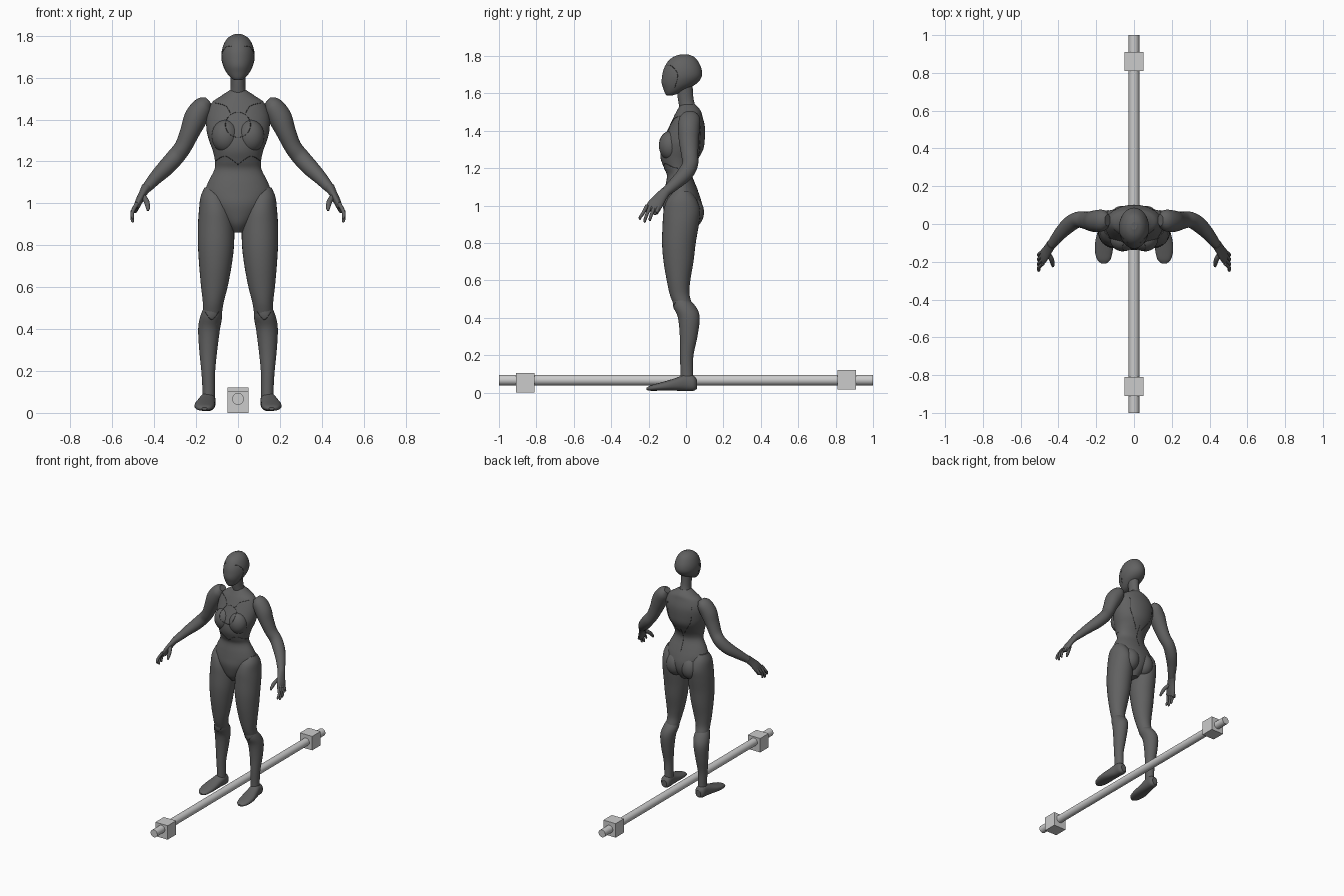
import bpy, bmesh, math
from mathutils import Vector

cube = bpy.data.objects.get("Cube")
if cube:
    bpy.data.objects.remove(cube, do_unlink=True)


def material(name, value):
    m = bpy.data.materials.new(name)
    m.use_nodes = True
    m.diffuse_color = (value, value, value, 1)
    bsdf = m.node_tree.nodes["Principled BSDF"]
    bsdf.inputs["Base Color"].default_value = m.diffuse_color
    bsdf.inputs["Roughness"].default_value = 0.7
    return m


BODY = material("dark grey", 0.12)
METAL = material("light grey", 0.6)
SEAM = material("seam charcoal", 0.05)


def finish(bm, name, mat, smooth=True):
    bmesh.ops.recalc_face_normals(bm, faces=bm.faces)
    for f in bm.faces:
        f.smooth = smooth and len(f.verts) < 5
    mesh = bpy.data.meshes.new(name)
    bm.to_mesh(mesh)
    bm.free()
    mesh.materials.append(mat)
    obj = bpy.data.objects.new(name, mesh)
    bpy.context.scene.collection.objects.link(obj)
    return obj


def spline(rows, steps):
    """Smooth curve through rows of numbers."""
    out = []
    for i in range(len(rows) - 1):
        a, b, c, d = (rows[max(i - 1, 0)], rows[i], rows[i + 1],
                      rows[min(i + 2, len(rows) - 1)])
        for k in range(steps):
            t = k / steps
            out.append([q + t / 2 * (r - p + t * (2 * p - 5 * q + 4 * r - s
                        + t * (3 * (q - r) + s - p)))
                        for p, q, r, s in zip(a, b, c, d)])
    return out + [list(rows[-1])]


def loft(name, rows, normal=None, side=1, sides=32, steps=5, power=1, mat=BODY):
    """Skin elliptical rings (x, y, z, radius_u, radius_v) along a path."""
    rows = spline(rows, steps)
    pts = [Vector((r[0] * side, r[1], r[2])) for r in rows]
    bm = bmesh.new()
    rings = []
    for i, (p, r) in enumerate(zip(pts, rows)):
        t = Vector(normal) if normal else pts[min(i + 1, len(pts) - 1)] - pts[max(i - 1, 0)]
        t.normalize()
        v = Vector((0, 0, 1)) if abs(t.y) > 0.9 else Vector((0, 1, 0))
        v = (v - t * v.dot(t)).normalized()
        u = v.cross(t)
        ring = []
        for k in range(sides):
            a = math.tau * k / sides
            c, s = math.cos(a), math.sin(a)
            c = math.copysign(abs(c) ** power, c)
            s = math.copysign(abs(s) ** power, s)
            ring.append(bm.verts.new(p + u * c * r[3] + v * s * r[4]))
        rings.append(ring)
    for a, b in zip(rings, rings[1:]):
        for k in range(sides):
            n = (k + 1) % sides
            bm.faces.new((a[k], a[n], b[n], b[k]))
    bm.faces.new(rings[0])
    bm.faces.new(rings[-1])
    return finish(bm, name, mat)


def ellipsoid(name, centre, radii):
    bm = bmesh.new()
    bmesh.ops.create_uvsphere(bm, u_segments=32, v_segments=20, radius=1)
    bmesh.ops.scale(bm, vec=radii, verts=bm.verts)
    bmesh.ops.translate(bm, vec=centre, verts=bm.verts)
    return finish(bm, name, BODY)


UP = (0, 0, 1)

# Torso from neck base to crotch: z, centre y, half width, half depth
torso = [(1.54, .01, .04, .04), (1.51, .015, .085, .062), (1.48, .012, .125, .075),
         (1.42, .005, .15, .096), (1.35, -.012, .15, .112), (1.3, -.022, .138, .114),
         (1.25, -.035, .12, .1), (1.2, -.04, .11, .077), (1.16, -.035, .113, .067),
         (1.1, -.028, .143, .083), (1.05, -.022, .158, .096), (1, -.018, .145, .105),
         (.95, -.015, .11, .1), (.9, -.018, .065, .08), (.86, -.02, .03, .045)]
loft("torso", [(0, y, z, w, d) for z, y, w, d in torso], UP, sides=48)

# Neck and helmet-like head
loft("neck", [(0, .022, 1.49, .052, .05), (0, .005, 1.54, .037, .043),
              (0, -.004, 1.59, .035, .042), (0, -.01, 1.67, .04, .045)], UP)
head = [(1.808, -.01, .015, .02), (1.795, -.012, .042, .055), (1.77, -.016, .063, .081),
        (1.73, -.018, .077, .101), (1.69, -.022, .079, .106), (1.655, -.035, .07, .095),
        (1.625, -.055, .055, .066), (1.6, -.075, .035, .037), (1.588, -.09, .015, .013)]
loft("head", [(0, y, z, w, d) for z, y, w, d in head], UP, sides=48)

# Paired body parts
thigh = [(.12, -.02, 1.075, .04, .045), (.115, -.022, 1.03, .064, .08),
         (.108, -.022, .97, .078, .098), (.105, -.028, .9, .086, .097),
         (.105, -.038, .8, .086, .09), (.108, -.04, .7, .077, .08),
         (.113, -.04, .6, .063, .063), (.118, -.035, .53, .05, .053),
         (.122, -.02, .48, .046, .05), (.125, 0, .42, .04, .045)]
calf = [(.122, -.035, .51, .038, .036), (.128, -.008, .46, .052, .06),
        (.138, .015, .4, .052, .058), (.142, .014, .3, .043, .047),
        (.142, .004, .2, .033, .036), (.14, .004, .12, .03, .034),
        (.14, .005, .07, .03, .035)]
foot = [(.142, .058, .045, .02, .025), (.143, .04, .05, .035, .04),
        (.145, 0, .053, .038, .044), (.152, -.05, .045, .043, .035),
        (.158, -.1, .037, .048, .027), (.16, -.15, .03, .046, .02),
        (.16, -.19, .024, .034, .014), (.16, -.21, .02, .012, .006)]
arm = [(.14, .02, 1.49, .022, .03), (.165, .02, 1.465, .047, .055),
       (.2, .015, 1.41, .056, .058), (.23, .015, 1.34, .047, .052),
       (.262, .02, 1.27, .041, .045), (.3, .022, 1.22, .042, .042),
       (.345, -.005, 1.17, .04, .042), (.39, -.05, 1.125, .033, .035),
       (.43, -.1, 1.08, .025, .027), (.445, -.115, 1.065, .021, .024)]
palm = [(.438, -.108, 1.075, .024, .027), (.455, -.135, 1.045, .019, .032),
        (.475, -.165, 1.005, .017, .04), (.488, -.185, .97, .011, .038)]
tips = [("index", -.245, .925), ("middle", -.22, .91), ("ring", -.192, .918), ("little", -.167, .95)]

for s, tag in ((1, "left"), (-1, "right")):
    ellipsoid(tag + "_chest", (s * .06, -.083, 1.32), (.066, .062, .078))
    ellipsoid(tag + "_buttock", (s * .062, .028, .965), (.068, .068, .085))
    loft(tag + "_thigh", thigh, UP, s)
    loft(tag + "_calf", calf, UP, s)
    loft(tag + "_foot", foot, (0, 1, 0), s, power=.85)
    loft(tag + "_arm", arm, None, s)
    loft(tag + "_palm", palm, None, s, sides=20)
    for i, (finger, y, z) in enumerate(tips):
        base = -.214 + .021 * i
        loft(tag + "_" + finger + "_finger",
             [(.482, base + .005, 1, .01, .01), (.503, (base + y) / 2, .96, .009, .009),
              (.504, y, z + .012, .008, .008), (.5, y, z, .004, .004)],
             None, s, sides=12, steps=4)
    loft(tag + "_thumb", [(.458, -.15, 1.04, .013, .014), (.437, -.188, 1.01, .013, .013),
                          (.43, -.215, .98, .01, .01), (.43, -.225, .965, .005, .005)],
         None, s, sides=12, steps=4)

# Stationary rail under the figure with an end block at front and back
bm = bmesh.new()
ends = [[bm.verts.new((.028 * math.cos(math.tau * k / 32), y, .067 + .028 * math.sin(math.tau * k / 32)))
         for k in range(32)] for y in (-1, 1)]
for k in range(32):
    n = (k + 1) % 32
    bm.faces.new((ends[0][k], ends[0][n], ends[1][n], ends[1][k]))
for ring in ends:
    bm.faces.new(ring)
finish(bm, "rail", METAL)
for name, y, z in (("front_block", -.86, .0525), ("back_block", .86, .068)):
    bm = bmesh.new()
    bmesh.ops.create_cube(bm, size=1)
    bmesh.ops.scale(bm, vec=(.102, .1, .105), verts=bm.verts)
    bmesh.ops.translate(bm, vec=(0, y, z), verts=bm.verts)
    finish(bm, name, METAL, False)

# Fine panel seams dropped onto the body surface
bpy.context.view_layer.update()
graph = bpy.context.evaluated_depsgraph_get()
lines = []


def seam(name, points, view, steps=8):
    """Project flat (across, z) points along a view direction."""
    rows = []
    view = Vector(view)
    for a, z in spline(points, steps):
        start = Vector((0, a, z) if view.x else (a, 0, z)) - view
        hit, loc, *_ = bpy.context.scene.ray_cast(graph, start, view)
        if hit:
            rows.append((*loc, .0015, .0015))
    lines.append((name, rows))


FRONT, BACK = (0, 1, 0), (0, -1, 0)
seam("chest_circle_seam", [(.06 * math.sin(math.tau * k / 24), 1.375 + .06 * math.cos(math.tau * k / 24))
                           for k in range(25)], FRONT, 2)
seam("spine_seam", [(0, 1.25), (0, 1.15), (0, 1.08)], BACK)
for s, tag in ((1, "left"), (-1, "right")):
    seam(tag + "_collar_seam", [(s * .11, 1.48), (s * .06, 1.465), (s * .035, 1.43)], FRONT)
    seam(tag + "_rib_seam", [(s * .11, 1.2), (s * .06, 1.225), (0, 1.185)], FRONT)
    seam(tag + "_knee_seam", [(s * .09, .485), (s * .125, .445), (s * .16, .485)], FRONT)
    seam(tag + "_back_seam", [(s * .1, 1.44), (s * .09, 1.33), (s * .02, 1.22)], BACK)
    seam(tag + "_mask_seam", [(-.06, 1.63), (-.045, 1.7), (-.075, 1.745), (-.1, 1.75)], (-s, 0, 0))
for name, rows in lines:
    loft(name, rows, None, sides=6, steps=1, mat=SEAM)
